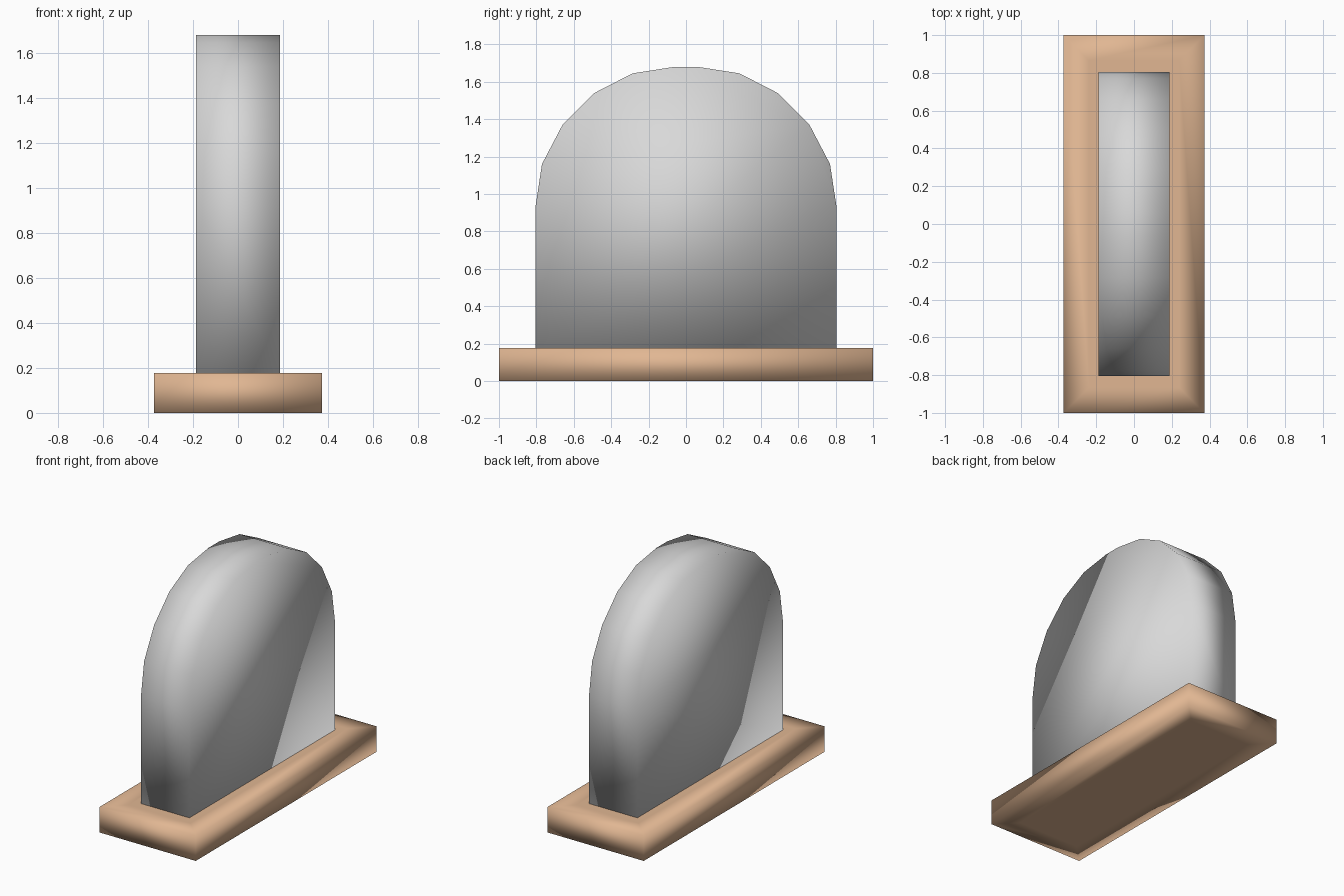
import bpy
import bmesh


def make_material(name, color):
    mat = bpy.data.materials.new(name)
    mat.use_nodes = True
    mat.diffuse_color = color
    bsdf = next(n for n in mat.node_tree.nodes if n.type == 'BSDF_PRINCIPLED')
    bsdf.inputs["Base Color"].default_value = color
    bsdf.inputs["Roughness"].default_value = 0.9
    return mat


def extrude_profile(name, profile, half_width, mat, inset=0):
    """Extrude a (y, z) outline along x, smooth shaded throughout."""
    bm = bmesh.new()
    face = bm.faces.new([bm.verts.new((-half_width, y, z)) for y, z in profile])
    result = bmesh.ops.extrude_face_region(bm, geom=[face], use_keep_orig=True)
    moved = [v for v in result["geom"] if isinstance(v, bmesh.types.BMVert)]
    bmesh.ops.translate(bm, verts=moved, vec=(2 * half_width, 0, 0))
    bmesh.ops.recalc_face_normals(bm, faces=bm.faces[:])
    if inset:
        flat = [f for f in bm.faces if abs(f.normal.z) > 0.9]
        bmesh.ops.inset_region(bm, faces=flat, thickness=inset)
    for f in bm.faces:
        f.smooth = True
    mesh = bpy.data.meshes.new(name)
    bm.to_mesh(mesh)
    bm.free()
    mesh.materials.append(mat)
    obj = bpy.data.objects.new(name, mesh)
    bpy.context.collection.objects.link(obj)
    return obj


cube = bpy.data.objects.get("Cube")
if cube:
    bpy.data.objects.remove(cube, do_unlink=True)

tan = make_material("tan earth", (0.75, 0.47, 0.29, 1))
grey = make_material("grey stone", (0.69, 0.69, 0.69, 1))

# Rectangular plinth
BASE_TOP = 0.177
extrude_profile("base_slab", [(-1, 0), (1, 0), (1, BASE_TOP), (-1, BASE_TOP)],
                0.373, tan, inset=0.19)

# Upright slab with a faceted round top
half = [(0.805, BASE_TOP), (0.805, 0.93), (0.77, 1.16), (0.66, 1.37),
        (0.49, 1.54), (0.285, 1.645), (0.06, 1.68)]
outline = half + [(-y, z) for y, z in reversed(half)]
extrude_profile("headstone", outline, 0.187, grey)
